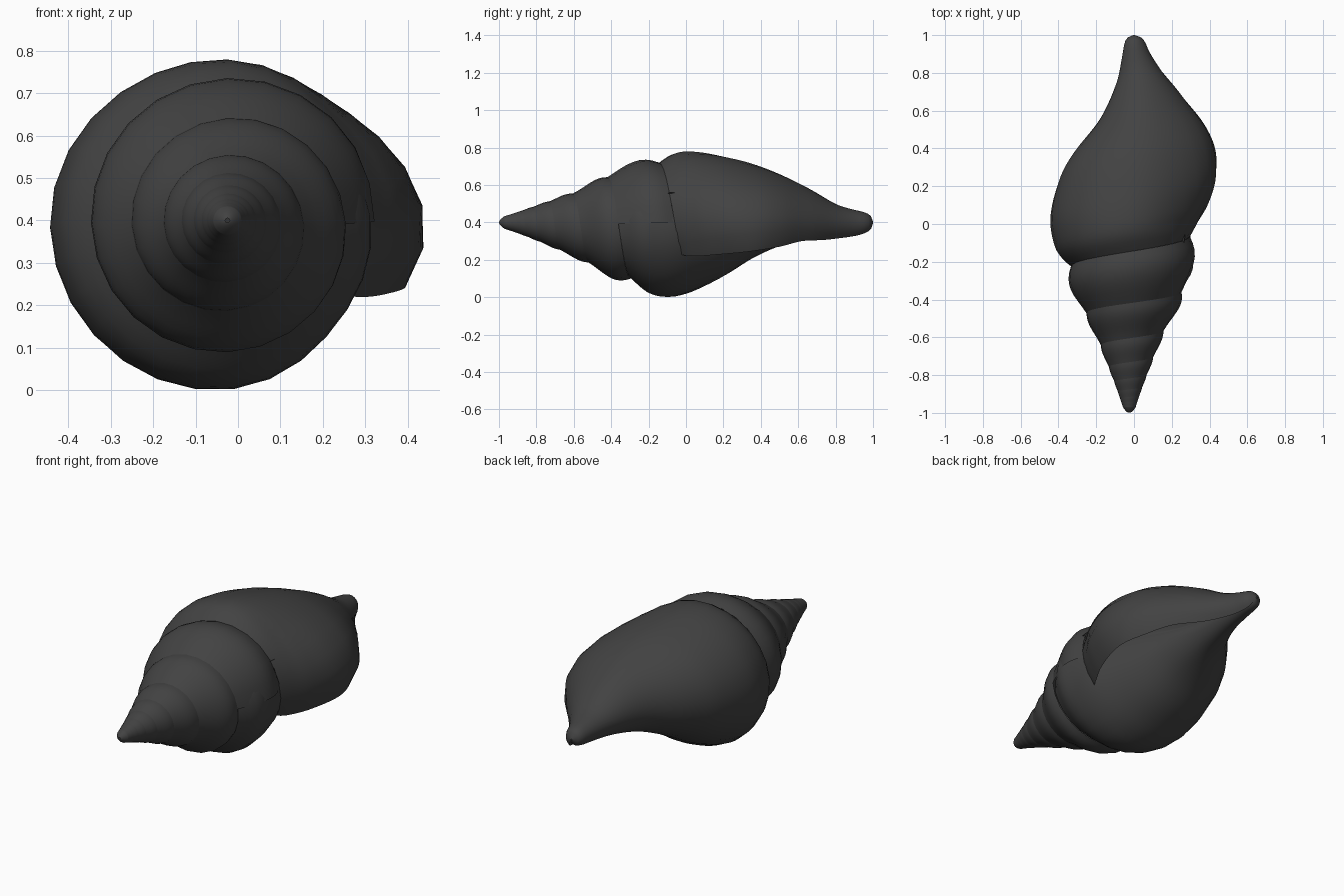
import bpy, math

if "Cube" in bpy.data.objects:
    bpy.data.objects.remove(bpy.data.objects["Cube"])

RATIO = 0.68          # whorl shrink per turn toward the apex
STEPS = 24            # segments per turn

# Dark shell colour
shell = bpy.data.materials.new("dark_shell")
shell.diffuse_color = (0.055, 0.055, 0.055, 1)
shell.use_nodes = True
shell.node_tree.nodes["Principled BSDF"].inputs["Base Color"].default_value = shell.diffuse_color


def curve(keys, x):
    """Smooth cubic interpolation through (x, value) keys."""
    if x <= keys[0][0]:
        return keys[0][1]
    if x >= keys[-1][0]:
        return keys[-1][1]
    n = len(keys)

    def slope(i):
        a, b = keys[max(i - 1, 0)], keys[min(i + 1, n - 1)]
        return (b[1] - a[1]) / (b[0] - a[0])
    i = max(j for j in range(n - 1) if keys[j][0] <= x)
    (x0, y0), (x1, y1) = keys[i], keys[i + 1]
    h = x1 - x0
    s = (x - x0) / h
    return (y0 * (1 + 2 * s) * (1 - s) ** 2 + y1 * s * s * (3 - 2 * s)
            + h * (slope(i) * s * (1 - s) ** 2 + slope(i + 1) * s * s * (s - 1)))


def bump(x, centre, width):
    return math.exp(-((x - centre) / width) ** 2)


def depth(t):
    """Distance of the suture from the apex, t turns back from the lip."""
    return 0.94 * RATIO ** t


def spire_radius(d, u):
    """Spire radius at depth d, u = 0..1 across one whorl."""
    base = 0.41 + 0.03 * max(0, 1 - d / 0.4) - 0.52 * max(0, d - 0.6) ** 2
    base += 0.025 * bump(d, 0.6, 0.13)
    bulge = math.sin(math.pi * u ** 1.2) * 0.045 * min(1, d / 0.6)
    blunt = 0.025 * math.exp(-d / 0.15) * min(1, math.sqrt(d / 0.03))
    return d * (base + bulge) + blunt


def point(r, theta, y):
    cx = -0.025 + 0.025 * max(0, y)
    cz = 0.4 - 0.012 * bump(y, -0.5, 0.25)
    return (cx + r * math.cos(theta), y, cz + r * math.sin(theta))


def sheet(name, rows):
    """Mesh grid; rows run along increasing angle, columns along +y."""
    m = len(rows[0])
    verts = [p for row in rows for p in row]
    faces = [(i * m + j, i * m + j + 1, (i + 1) * m + j + 1, (i + 1) * m + j)
             for i in range(len(rows) - 1) for j in range(m - 1)]
    me = bpy.data.meshes.new(name)
    me.from_pydata(verts, [], faces)
    me.shade_smooth()
    me.materials.append(shell)
    ob = bpy.data.objects.new(name, me)
    bpy.context.collection.objects.link(ob)
    return ob


# Spire: a bulging band wound around a cone up to the apex
rows = []
for i in range(17 * STEPS + 1):
    t = i / STEPS
    row = []
    for j in range(9):
        u = j / 8
        d = depth(t + 1) + (depth(t) - depth(t + 1)) * u
        r = spire_radius(d, u) - 0.012 * max(0, 1 - t / 0.1) * u
        row.append(point(r, t * 2 * math.pi, d - 1))
    rows.append(row)
sheet("spire", rows)

# Body whorl: (y, radius) profiles at quarter turns from the lip inward
LIP = [(-.04, .325), (0, .35), (.15, .41), (.35, .44), (.5, .38), (.65, .27),
       (.8, .147), (.95, .07), (1, .05)]
LIP_ANGLE = [(-.04, -32), (0, -31), (.15, -25), (.35, -20.5), (.5, -20),
             (.65, -21), (.8, -36), (.95, -58), (1, -62)]
PROFILES = {
    0: [(-.06, .325), (0, .36), (.1, .415), (.25, .46), (.4, .45), (.52, .395),
        (.65, .29), (.8, .16), (.9, .09), (1, .045)],
    .25: [(-.15, .322), (-.05, .375), (.05, .38), (.2, .355), (.35, .315),
          (.5, .255), (.65, .18), (.8, .095), (.9, .067), (1, .045)],
    .5: [(-.225, .345), (-.1, .4), (.05, .418), (.25, .372), (.375, .302),
         (.555, .165), (.74, .087), (.9, .058), (1, .045)],
    .75: [(-.3, .29), (-.2, .375), (-.1, .4), (0, .38), (.1, .335), (.2, .28),
          (.35, .18), (.5, .12), (.65, .085), (.8, .062), (1, .042)],
    1: [(-.36, .26), (-.25, .335), (-.15, .335), (-.06, .322), (0, .3), (.1, .25),
        (.2, .2), (.35, .13), (.5, .08), (.65, .055), (1, .028)],
    1.25: [(-.42, .21), (-.25, .29), (-.1, .26), (0, .22), (.2, .14), (.4, .08),
           (.6, .045), (1, .02)],
}
STARTS = [(k, prof[0][1]) for k, prof in PROFILES.items()]


def lip_turn(v):
    return curve(LIP_ANGLE, -0.04 + 1.04 * v) / 360


def body_point(t, v, wall=0):
    """Point of the body whorl; wall > 0 gives the inner side of the lip."""
    keys = [(lip_turn(v), curve(LIP, -0.04 + 1.04 * v))]
    for k, prof in PROFILES.items():
        y0 = depth(k) - 1
        keys.append((k, curve(prof, y0 + (1 - y0) * v)))
    d = depth(t)
    r = curve(keys, t)
    # flattened shoulder behind the lip and below it
    r *= 1 - min(1, v / 0.1) * max(0, min(1, (1 - v) / 0.4)) * (
        0.075 * bump(t, 0.125, 0.08) + 0.04 * bump(t, 0.875, 0.08))
    # weld the suture edge onto the spire
    if t <= 1:
        weld = spire_radius(d, 1) - 0.006 - curve(STARTS, max(t, 0))
        r += weld * max(0, 1 - v / 0.07) ** 2
    r -= min(wall, 0.4 * r)
    # round the end of the canal
    r *= math.sqrt(max(0.01, 1 - max(0, (v - 0.95) / 0.05) ** 3))
    return point(r, t * 2 * math.pi, d - 1 + (2 - d) * v)


# Outer surface from lip to inside the aperture, then back along the lip's inner side
COLS, ANG, POCKET = 44, 32, 0.08
vs = [j / COLS for j in range(COLS)] + [0.99, 1]
rows = []
for i in range(ANG + 1):
    rows.append([body_point(lip_turn(v) + (1 + POCKET - lip_turn(v)) * i / ANG, v)
                 for v in vs])
for i in range(7):
    k = i / 6
    rows.append([body_point(POCKET + (lip_turn(v) - POCKET) * k, v,
                            0.03 * math.sqrt(1 - k * k)) for v in vs])
sheet("body_whorl", rows)
